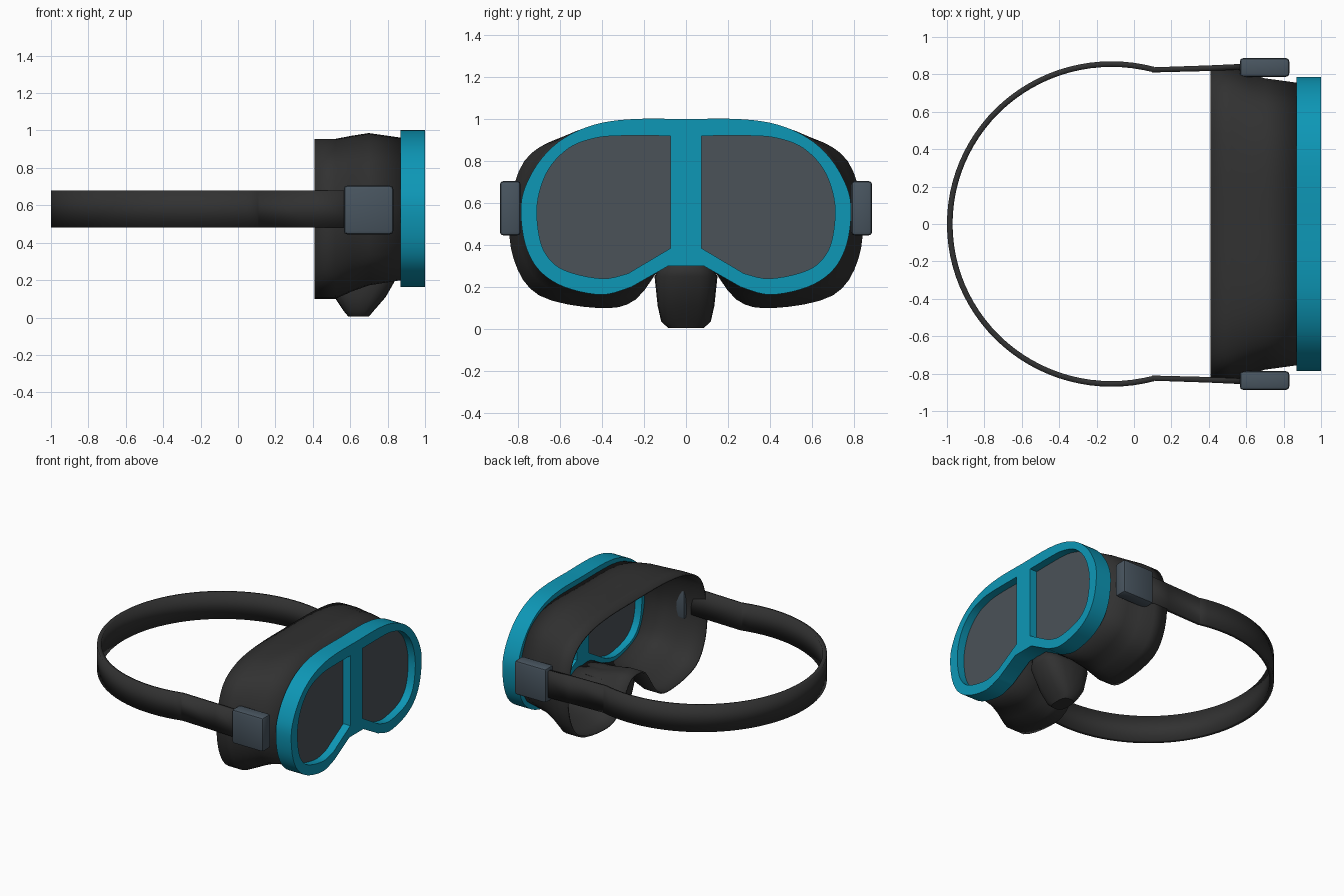
import bpy, bmesh, math
from mathutils import Matrix

cube = bpy.data.objects.get("Cube")
if cube:
    bpy.data.objects.remove(cube, do_unlink=True)


def material(name, rgb, rough=0.5):
    m = bpy.data.materials.new(name)
    m.use_nodes = True
    m.diffuse_color = (*rgb, 1)
    bsdf = m.node_tree.nodes["Principled BSDF"]
    bsdf.inputs["Base Color"].default_value = (*rgb, 1)
    bsdf.inputs["Roughness"].default_value = rough
    return m


TEAL = material("teal plastic", (0.004, 0.31, 0.47))
RUBBER = material("black rubber", (0.031, 0.031, 0.031))
SLATE = material("slate plastic", (0.065, 0.09, 0.115))
GLASS = material("grey lens", (0.07, 0.085, 0.098))


def finish(obj, mat, angle=35):
    obj.data.materials.clear()
    obj.data.materials.append(mat)
    bpy.ops.object.select_all(action='DESELECT')
    obj.select_set(True)
    bpy.context.view_layer.objects.active = obj
    bpy.ops.object.shade_smooth_by_angle(angle=math.radians(angle))
    return obj


def add_object(name, data):
    obj = bpy.data.objects.new(name, data)
    bpy.context.collection.objects.link(obj)
    return obj


def spline(points, steps=5):
    """Smooth open curve through 2D points."""
    p = [points[0]] + points + [points[-1]]
    out = []
    for a, b, c, d in zip(p, p[1:], p[2:], p[3:]):
        for i in range(steps):
            t = i / steps
            out.append(tuple(0.5 * (2 * b[k] + (c[k] - a[k]) * t
                             + (2 * a[k] - 5 * b[k] + 4 * c[k] - d[k]) * t * t
                             + (3 * b[k] - a[k] - 3 * c[k] + d[k]) * t ** 3) for k in (0, 1)))
    return out + [points[-1]]


def mirrored(half):
    return half + [(-y, z) for y, z in reversed(half[1:-1])]


def plate(name, outlines, x0, x1, mat):
    """Flat shape with holes in the y-z plane, thickened along x."""
    cu = bpy.data.curves.new(name + "_profile", 'CURVE')
    cu.dimensions, cu.fill_mode, cu.extrude = '2D', 'BOTH', (x1 - x0) / 2
    for pts in outlines:
        s = cu.splines.new('POLY')
        s.points.add(len(pts) - 1)
        for sp, (y, z) in zip(s.points, pts):
            sp.co = (y, z, 0, 1)
        s.use_cyclic_u = True
    tmp = add_object(name + "_profile", cu)
    dg = bpy.context.evaluated_depsgraph_get()
    mesh = bpy.data.meshes.new_from_object(tmp.evaluated_get(dg))
    bpy.data.objects.remove(tmp, do_unlink=True)
    mesh.transform(Matrix(((0, 0, 1, (x0 + x1) / 2), (1, 0, 0, 0), (0, 1, 0, 0), (0, 0, 0, 1))))
    bm = bmesh.new()
    bm.from_mesh(mesh)
    bmesh.ops.remove_doubles(bm, verts=bm.verts, dist=1e-4)
    bmesh.ops.recalc_face_normals(bm, faces=bm.faces)
    bm.to_mesh(mesh)
    bm.free()
    return finish(add_object(name, mesh), mat)


def loft(name, rings, mat, closed=True, cap_first=False, thickness=0, angle=35):
    """Skin a sequence of equal-length 3D rings."""
    bm = bmesh.new()
    rows = [[bm.verts.new(p) for p in r] for r in rings]
    n = len(rows[0])
    for a, b in zip(rows, rows[1:]):
        for i in range(n if closed else n - 1):
            j = (i + 1) % n
            bm.faces.new((a[i], a[j], b[j], b[i]))
    if cap_first:
        bm.faces.new(rows[0])
    bmesh.ops.recalc_face_normals(bm, faces=bm.faces)
    mesh = bpy.data.meshes.new(name)
    bm.to_mesh(mesh)
    bm.free()
    obj = add_object(name, mesh)
    if thickness:
        mod = obj.modifiers.new("Thickness", 'SOLIDIFY')
        mod.thickness, mod.offset = thickness, -1
    return finish(obj, mat, angle)


# Rigid frame with two lens openings
frame_half = spline([(0, 1), (.25, 1), (.43, .975), (.58, .91), (.69, .81), (.765, .68), (.787, .56),
                     (.765, .40), (.70, .28), (.58, .20), (.40, .163), (.26, .20)]) + [(.085, .30), (0, .30)]
lens = spline([(.073, .92), (.33, .92), (.45, .905), (.56, .86), (.655, .76), (.705, .62), (.705, .48),
               (.67, .36), (.58, .28), (.40, .24), (.275, .265)]) + [(.073, .385)]
lens_mirror = [(-y, z) for y, z in reversed(lens)]
plate("frame", [mirrored(frame_half), lens, lens_mirror], .87, 1.0, TEAL)
plate("left_lens", [lens], .925, .94, GLASS)
plate("right_lens", [lens_mirror], .925, .94, GLASS)

# Soft skirt, lofted from the frame to the face opening
front = [(0, .96), (.35, .955), (.55, .90), (.68, .79), (.755, .57), (.70, .34),
         (.59, .25), (.40, .20), (.25, .23), (.09, .31), (0, .31)]
back = [(0, .955), (.35, .95), (.60, .91), (.77, .80), (.84, .57), (.82, .33),
        (.70, .16), (.42, .10), (.24, .14), (.09, .34), (0, .37)]


def skirt_ring(x, t, bulge=0):
    pts = [(b[0] + (f[0] - b[0]) * t, b[1] + (f[1] - b[1]) * t) for f, b in zip(front, back)]
    return [(x, y, z + bulge * max(0, (z - .6) / .36)) for y, z in mirrored(spline(pts, 4))]


loft("skirt", [skirt_ring(.41, 0), skirt_ring(.52, 0), skirt_ring(.61, .4, .015),
               skirt_ring(.70, .72, .027), skirt_ring(.875, 1)], RUBBER, thickness=.012)


# Tapered nose pocket below the bridge
def nose_ring(z, x0, x1, w, n=20):
    ring = []
    for i in range(n):
        c, s = math.cos(math.tau * i / n), math.sin(math.tau * i / n)
        ring.append(((x0 + x1) / 2 + (x1 - x0) / 2 * math.copysign(abs(c) ** .7, c),
                     w * math.copysign(abs(s) ** .7, s), z))
    return ring


loft("nose_pocket", [nose_ring(.005, .59, .70, .085), nose_ring(.035, .565, .725, .118),
                     nose_ring(.11, .515, .79, .135), nose_ring(.25, .48, .87, .15),
                     nose_ring(.32, .47, .875, .12)], RUBBER, cap_first=True, thickness=.01)

# Head strap: round at the back, straight along the sides
arc = [(-.12 - .88 * math.cos(a), .87 * math.sin(a)) for a in
       (math.radians(105 * i / 28) for i in range(29))]
half = arc + [(.11, .838), (.40, .848), (.62, .858)]
path = [(x, -y) for x, y in reversed(half[1:])] + half
loft("strap", [[(x, y, z) for x, y in path] for z in (.48, .68)], RUBBER,
     closed=False, thickness=.03)

# Side buckles
for side, name in ((1, "left_buckle"), (-1, "right_buckle")):
    bm = bmesh.new()
    bmesh.ops.create_cube(bm, size=1)
    bmesh.ops.scale(bm, vec=(.265, .10, .26), verts=bm.verts)
    bmesh.ops.translate(bm, vec=(.698, .837 * side, .575), verts=bm.verts)
    bmesh.ops.bevel(bm, geom=bm.edges[:], offset=.018, segments=2, affect='EDGES', profile=.5)
    mesh = bpy.data.meshes.new(name)
    bm.to_mesh(mesh)
    bm.free()
    finish(add_object(name, mesh), SLATE)
